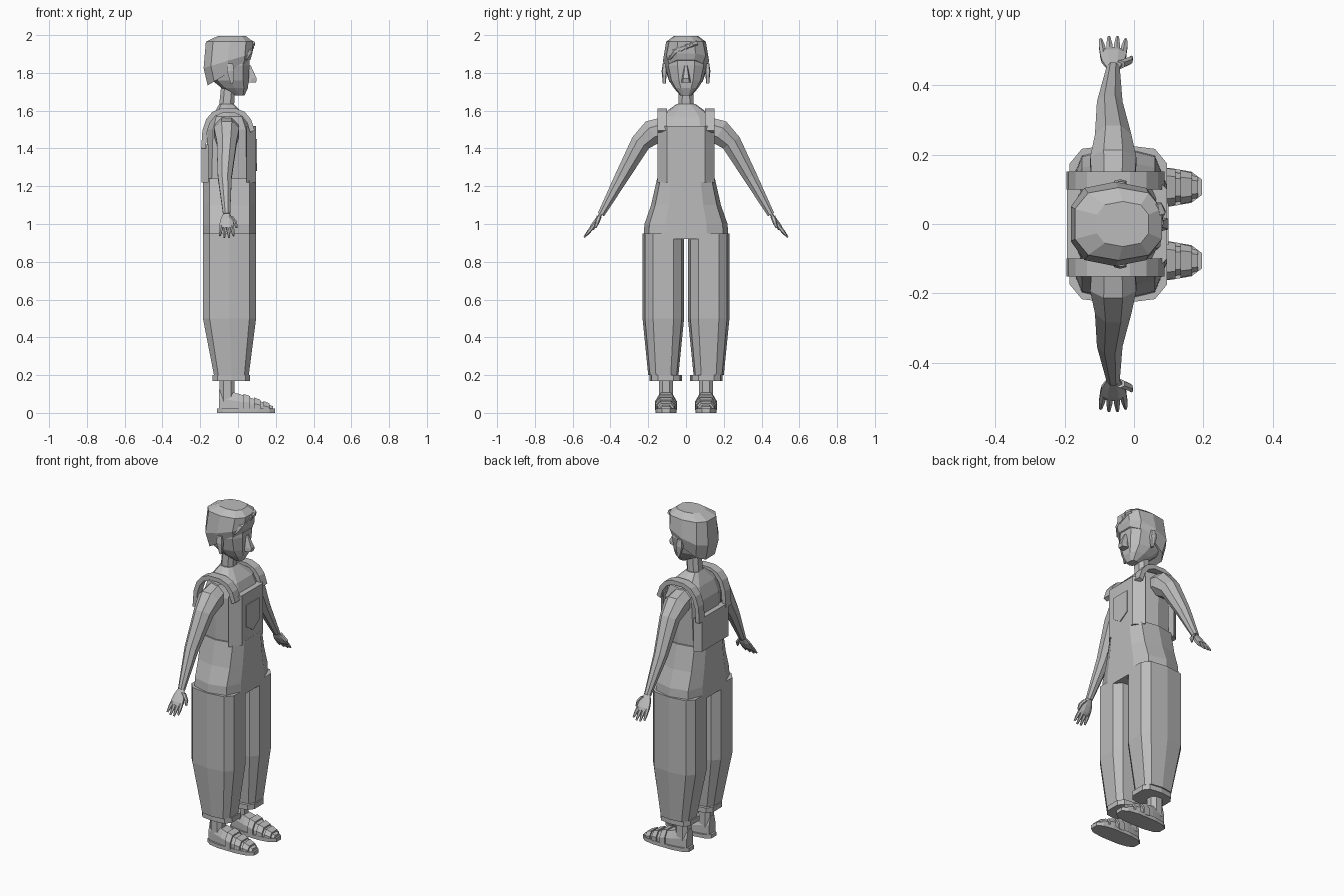
import bpy, bmesh
from math import sin, cos, pi, radians, copysign
from mathutils import Vector

if "Cube" in bpy.data.objects:
    bpy.data.objects.remove(bpy.data.objects["Cube"])

shade = 0.5
grey = bpy.data.materials.new("plain_grey")
grey.use_nodes = True
grey.diffuse_color = (shade, shade, shade, 1)
grey.node_tree.nodes["Principled BSDF"].inputs["Base Color"].default_value = grey.diffuse_color


def loft(name, rings, mirror=False):
    """Skin a row of equal-length rings, cap both ends, optionally repeat across y = 0."""
    bm = bmesh.new()
    rows = [[bm.verts.new(point) for point in ring] for ring in rings]
    count = len(rows[0])
    for lower, upper in zip(rows, rows[1:]):
        for i in range(count):
            j = (i + 1) % count
            bm.faces.new((lower[i], lower[j], upper[j], upper[i]))
    bm.faces.new(rows[0])
    bm.faces.new(rows[-1])
    bmesh.ops.recalc_face_normals(bm, faces=bm.faces)
    mesh = bpy.data.meshes.new(name)
    bm.to_mesh(mesh)
    bm.free()
    mesh.materials.append(grey)
    part = bpy.data.objects.new(name, mesh)
    bpy.context.collection.objects.link(part)
    if mirror:
        modifier = part.modifiers.new("other_side", "MIRROR")
        modifier.use_axis = (False, True, False)


def soft(value, power):
    return copysign(abs(value) ** power, value)


def oval(sides, power):
    """Unit outline between a circle (power one) and a square (power zero)."""
    angles = [2 * pi * (i + 0.5) / sides for i in range(sides)]
    return [(soft(cos(a), power), soft(sin(a), power)) for a in angles]


def stack(name, rows, middle=0, sides=10, power=0.6, mirror=False):
    """Horizontal slices; each row is height, back, front, half width and maybe a tilt."""
    rings = []
    for z, back, front, half, *tilt in rows:
        ring = []
        for u, v in oval(sides, power):
            x = (back + front + u * (front - back)) / 2
            ring.append((x, middle + v * half, z + sum(tilt) * x))
        rings.append(ring)
    loft(name, rings, mirror)


def tube(name, path, sides=8, flat=1, mirror=False):
    """Tube along a path; each row is x, y, z and radius, flat thins it across x."""
    points = [Vector(row[:3]) for row in path]
    rings = []
    for i, point in enumerate(points):
        along = points[min(i + 1, len(points) - 1)] - points[max(i - 1, 0)]
        across = Vector((1, 0, 0)).cross(along).normalized() * flat
        radius = path[i][3]
        rings.append([point + radius * (Vector((u, 0, 0)) + across * v) for u, v in oval(sides, 1)])
    loft(name, rings, mirror)


# Trousers: baggy legs, turned cuffs and hips
back, belly = -0.19, 0.1
leg_middle = 0.12
stack("trouser_legs", [(0.2, -0.13, 0.06, 0.08), (0.5, back, belly, 0.11),
                       (0.95, back, belly, 0.11)], middle=leg_middle, mirror=True)
stack("trouser_cuffs", [(z, -0.137, 0.067, 0.085) for z in (0.17, 0.2)],
      middle=0.107, mirror=True)
stack("trouser_hips", [(0.92, back, belly, 0.225), (1, back, belly, 0.22),
                       (1.1, back, belly, 0.185), (1.24, back, belly, 0.153)])

# Shirt and neck
stack("shirt", [(1.2, -0.175, 0.08, 0.143), (1.5, -0.165, 0.075, 0.155),
                (1.57, -0.14, 0.045, 0.14), (1.635, -0.1, -0.02, 0.05)])
stack("neck", [(1.6, -0.105, -0.02, 0.045), (1.75, -0.09, -0.01, 0.04)], sides=8, power=0.8)


# Front bib and back panel wrap onto the sides
def panel(name, inner, outer, corner, top):
    side = 0.152
    loft(name, [[(inner, -side, z), (outer, -corner, z), (outer, corner, z), (inner, side, z)]
                for z in (1.22, top)])


panel("front_bib", inner=0.045, outer=0.095, corner=0.1, top=1.52)
panel("back_panel", inner=-0.155, outer=-0.193, corner=0.125, top=1.42)


# Shoulder straps arch from the bib to the back panel
def arch(angle, inset):
    reach, rise, power = 0.145 - inset, 0.215 - inset, 0.75
    return -0.05 + reach * soft(cos(angle), power), 1.4 + rise * soft(sin(angle), power)


straps = []
for degrees in range(20, 181, 20):
    (x, z), (low_x, low_z) = [arch(radians(degrees), inset) for inset in (0, 0.025)]
    near, far = 0.1, 0.152
    straps.append([(x, near, z), (x, far, z), (low_x, far, low_z), (low_x, near, low_z)])
loft("shoulder_straps", straps, mirror=True)

# Chest pocket with a pointed bottom
half, top, corner, tip = 0.06, 1.45, 1.32, 1.28
pocket = [(-half, top), (half, top), (half, corner), (0, tip), (-half, corner)]
loft("chest_pocket", [[(x, y, z) for y, z in pocket] for x in (0.094, 0.1)])

# Arms and palms
hand = Vector((-0.06, 0.49, 0.99))
tube("arms", [(-0.06, 0.1, 1.51, 0.065), (-0.06, 0.18, 1.485, 0.072), (-0.06, 0.24, 1.43, 0.057),
              (-0.07, 0.34, 1.25, 0.04), (-0.06, 0.45, 1.05, 0.02)], mirror=True)
tube("palms", [(-0.06, 0.45, 1.055, 0.02), (-0.06, 0.47, 1.02, 0.036), (*hand, 0.042),
               (-0.06, 0.5, 0.975, 0.034)], flat=0.4, mirror=True)

# Fingers fan out from the palm, the outer ones shorter
for i in range(4):
    spread = i - 1.5
    length = 1 - 0.07 * spread ** 2
    root = hand + Vector((0.019 * spread, 0, 0))
    finger = root + Vector((0.006 * spread, 0.05, -0.062)) * length
    tube(f"fingers_{i + 1}", [(*root, 0.011), (*root.lerp(finger, 0.5), 0.01), (*finger, 0.005)],
         sides=6, mirror=True)
tube("thumbs", [(-0.04, 0.46, 1.04, 0.014), (-0.015, 0.47, 1.01, 0.012),
                (-0.008, 0.48, 0.98, 0.006)], sides=6, mirror=True)

# Feet, ankles and sandals
foot_middle = 0.106


def foot_ring(t, grow=0):
    """Slice of the foot, from heel (zero) to toe (one)."""
    x = -0.1 + 0.285 * t
    half = 0.03 + 0.02 * sin(pi * t) + grow
    height = 0.125 - 0.09 * t ** 1.3 + grow
    outline = [(-1, 0), (-1, 0.6), (-0.6, 1), (0.6, 1), (1, 0.6), (1, 0)]
    return [(x, foot_middle + u * half, max(0.015, v * height)) for u, v in outline]


loft("feet", [foot_ring(i / 6) for i in range(7)], mirror=True)
stack("ankles", [(z, -0.1, -0.015, 0.04) for z in (0.06, 0.22)],
      middle=foot_middle, sides=8, power=0.8, mirror=True)
stack("sandal_soles", [(z, -0.115, 0.2, 0.057) for z in (0, 0.022)],
      middle=foot_middle, sides=12, power=0.7, mirror=True)
for name, start in (("instep_straps", 0.45), ("middle_straps", 0.65), ("toe_straps", 0.82)):
    loft(name, [foot_ring(start + step, grow=0.008) for step in (0, 0.12)], mirror=True)

# Head, nose and ears
stack("head", [(1.68, -0.015, 0.035, 0.03), (1.72, -0.09, 0.055, 0.065), (1.76, -0.14, 0.06, 0.09),
               (1.84, -0.165, 0.065, 0.11), (1.95, -0.13, 0.06, 0.09)], power=0.75)
stack("nose", [(1.75, 0.04, 0.098, 0.024), (1.77, 0.04, 0.102, 0.022), (1.84, 0.04, 0.068, 0.008)],
      sides=6)
stack("ears", [(1.745, -0.04, -0.025, 0.008), (1.81, -0.06, -0.02, 0.014),
               (1.85, -0.055, -0.025, 0.008)], middle=0.115, sides=6, mirror=True)

# Swept hair: tilted slices run from the nape up to the forehead
stack("hair", [(1.83, -0.165, 0.07, 0.104, 0.6), (1.88, -0.187, 0.08, 0.122, 0.3),
               (1.965, -0.175, 0.085, 0.105), (1.995, -0.11, 0.045, 0.065)], power=0.75)

# Fringe locks sweep down across the forehead
for i in range(4):
    start = Vector((0.068, 0.06 - 0.03 * i, 1.96 - 0.01 * i))
    end = Vector((0.072 - 0.01 * i, 0.01 - 0.033 * i, 1.93 - 0.02 * i))
    belly_point = start.lerp(end, 0.5) + Vector((0.005, 0, 0.01))
    tube(f"fringe_lock_{i + 1}", [(*start, 0.013), (*belly_point, 0.018), (*end, 0.005)], sides=6)
